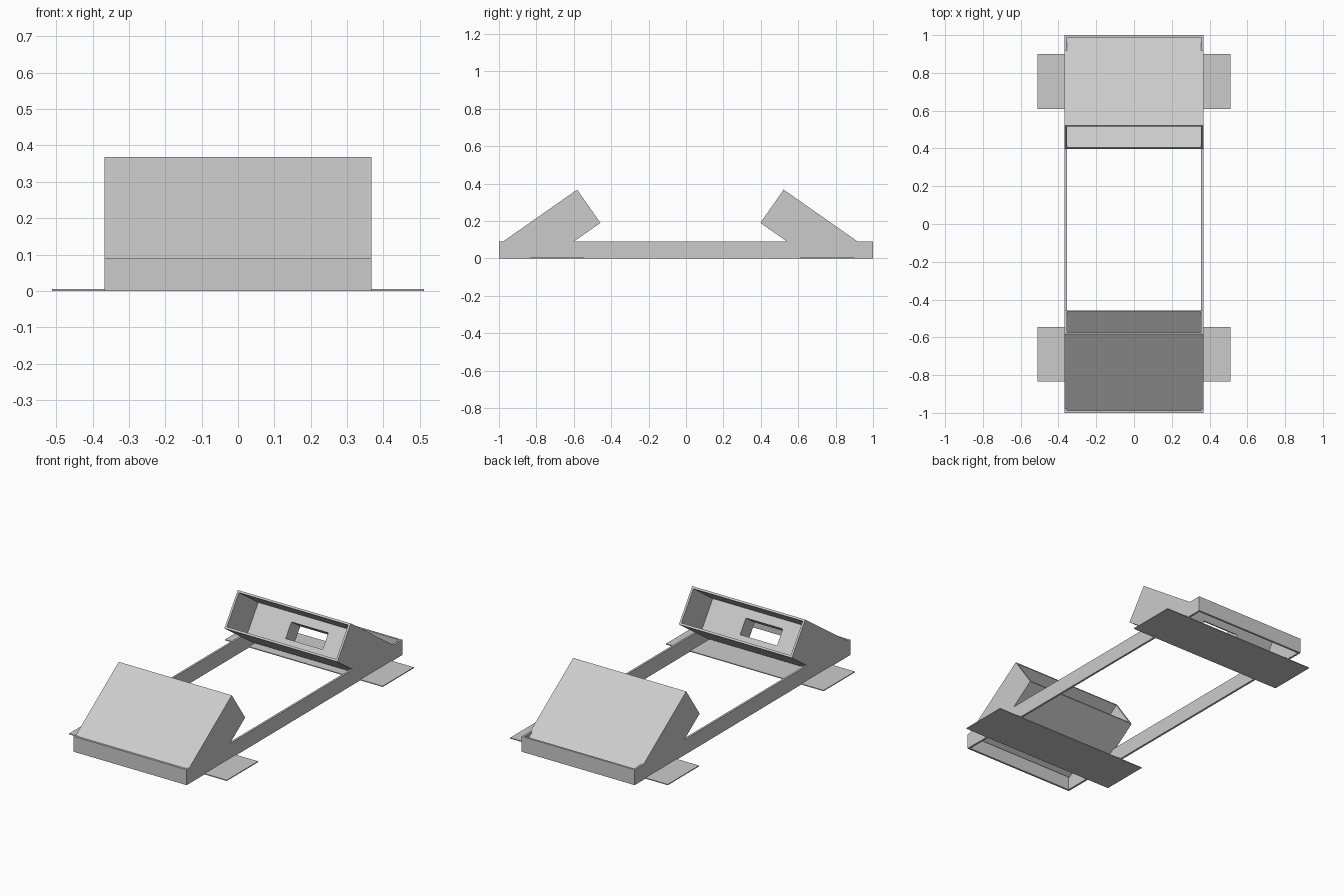
import bpy, bmesh
from math import radians, sin, cos
from mathutils import Vector

cube = bpy.data.objects.get("Cube")
if cube:
    bpy.data.objects.remove(cube)

grey = bpy.data.materials.new("light grey")
grey.use_nodes = True
grey.diffuse_color = (0.6, 0.6, 0.6, 1)
grey.node_tree.nodes["Principled BSDF"].inputs["Base Color"].default_value = (0.6, 0.6, 0.6, 1)

HALF, WALL, RIM = 0.367, 0.012, 0.09   # half width, sheet thickness, frame height
TILT, MOUTH = radians(35), 0.217       # hood slope and opening height
LIP = Vector((0, 0.4275, 0.19))        # lower lip of a hood opening
DEEP = Vector((0, cos(TILT), -sin(TILT)))
UP = Vector((0, sin(TILT), cos(TILT)))


def finish(name, bm):
    bmesh.ops.recalc_face_normals(bm, faces=bm.faces)
    mesh = bpy.data.meshes.new(name)
    bm.to_mesh(mesh)
    bm.free()
    mesh.materials.append(grey)
    obj = bpy.data.objects.new(name, mesh)
    bpy.context.collection.objects.link(obj)
    return obj


def prism(name, profile, x0, x1):
    """Extrude a closed side profile of points from x0 to x1."""
    bm = bmesh.new()
    face = bm.faces.new([bm.verts.new((x0, p[1], p[2])) for p in profile])
    new = bmesh.ops.extrude_face_region(bm, geom=[face])["geom"]
    verts = [v for v in new if isinstance(v, bmesh.types.BMVert)]
    bmesh.ops.translate(bm, verts=verts, vec=(x1 - x0, 0, 0))
    return finish(name, bm)


def ring(name, outer, inner, depth, place):
    """Rectangular tube; place maps local coordinates to the model."""
    bm = bmesh.new()
    corners = [(-1, -1), (1, -1), (1, 1), (-1, 1)]
    loops = [[bm.verts.new(place(a * w, b * h, d)) for a, b in corners]
             for (w, h), d in ((outer, 0), (outer, depth), (inner, depth), (inner, 0))]
    for k in range(4):
        a, b = loops[k], loops[(k + 1) % 4]
        for i in range(4):
            j = (i + 1) % 4
            bm.faces.new((a[i], a[j], b[j], b[i]))
    return finish(name, bm)


def hood(end, side, offset, reach):
    """Tilted open hood with side walls, roof, floor and pierced bulkhead."""
    def put(p):
        return Vector((p[0], side * p[1] + offset, p[2]))

    def at(depth, height):
        return put(LIP + DEEP * depth + UP * height)

    def sheet(part, d0, d1, h0, h1, half):
        prism(f"{end}_{part}", [at(d0, h0), at(d1, h0), at(d1, h1), at(d0, h1)], -half, half)

    to_rim = (LIP.z + UP.z * MOUTH - RIM) / sin(TILT)
    floor_len = (LIP.z - RIM) / sin(TILT)
    inside = HALF - WALL
    outline = [at(0, 0), at(0, MOUTH), at(to_rim, MOUTH), at(floor_len, 0)]
    prism(f"{end}_hood_left_wall", outline, inside, HALF)
    prism(f"{end}_hood_right_wall", outline, -HALF, -inside)
    sheet("hood_roof", 0, to_rim, MOUTH - WALL, MOUTH, HALF)
    sheet("hood_roof_foot", to_rim, reach, MOUTH - WALL, MOUTH, inside)
    sheet("hood_floor", 0, floor_len, 0, WALL, HALF)
    sheet("hood_floor_foot", floor_len, 0.31, 0, WALL, inside)
    # Thick inner wall with a rectangular window
    ring(f"{end}_bulkhead", (inside, MOUTH / 2 - WALL), (0.12, 0.047), 0.1,
         lambda x, y, z: at(0.22 + z, MOUTH / 2 + y) + Vector((x, 0, 0)))


# Open rectangular base frame
ring("base_frame", (HALF, 1), (HALF - WALL, 1 - WALL), RIM,
     lambda x, y, z: Vector((x, y, z)))

# Facing hoods
hood("front", -1, -0.03, 0.495)
hood("back", 1, -0.03, 0.57)

# Thin cross plates on the ground
for end, y0, y1 in (("front", -0.835, -0.545), ("back", 0.61, 0.9)):
    prism(f"{end}_foot_plate", [(0, y0, 0), (0, y1, 0), (0, y1, 0.005), (0, y0, 0.005)],
          -0.512, 0.512)
